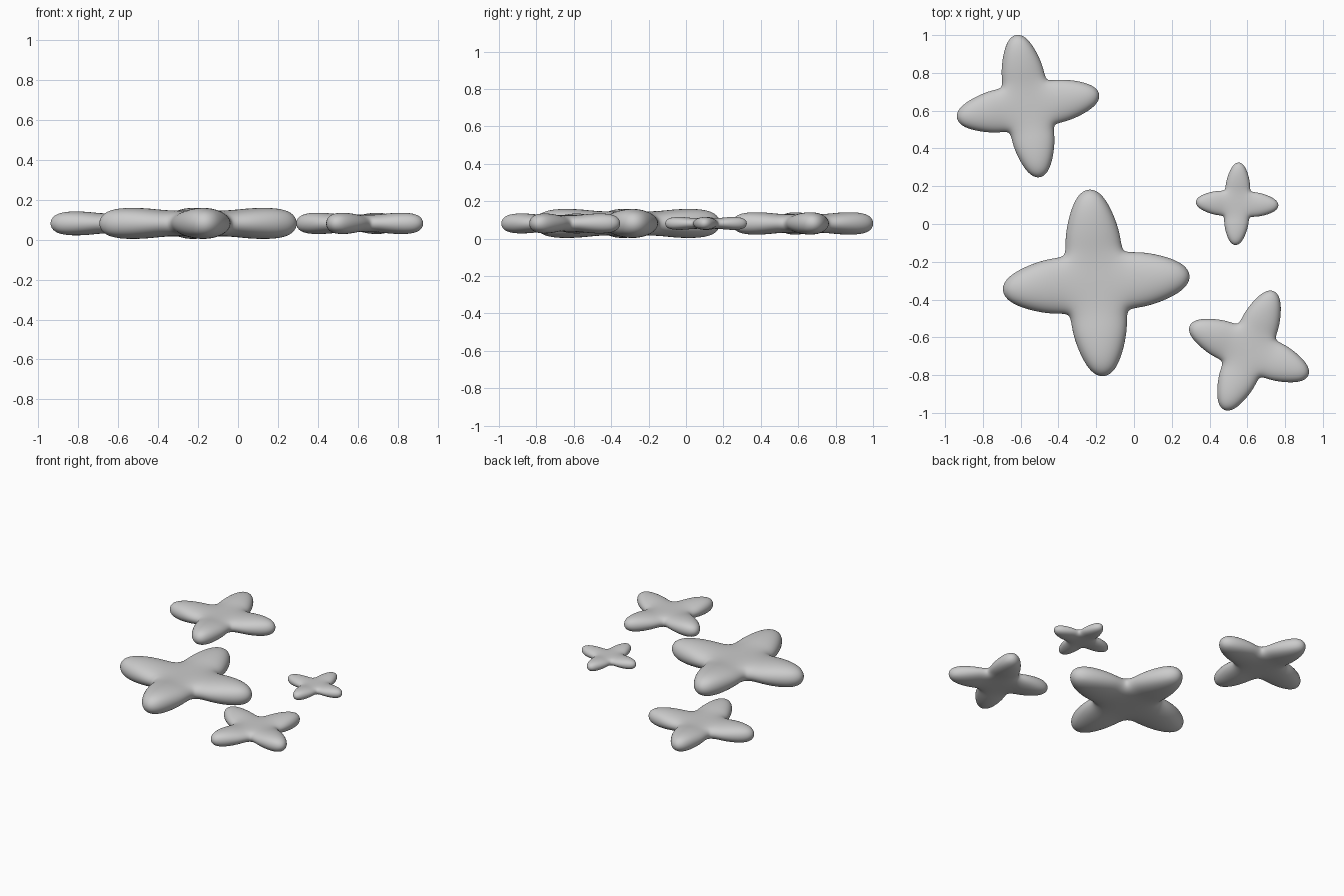
import bpy, bmesh
from math import radians
from mathutils import Matrix

if "Cube" in bpy.data.objects:
    bpy.data.objects.remove(bpy.data.objects["Cube"])

# Star cage in units of arm length: core, then arm rings (distance, half width, half height)
CORE, CORE_H = 0.305, 0.13
RINGS = [(0.50, 0.347, 0.176), (1.05, 0.145, 0.176)]


def star_mesh():
    bm = bmesh.new()
    turns = [Matrix.Rotation(radians(90 * k), 3, 'Z') for k in range(4)]

    # Central block corners
    low = [bm.verts.new(t @ Matrix.Translation((CORE, CORE, -CORE_H)).translation) for t in turns]
    top = [bm.verts.new(t @ Matrix.Translation((CORE, CORE, CORE_H)).translation) for t in turns]
    bm.faces.new(top)
    bm.faces.new(low[::-1])

    # Four tapering arms growing out of the block
    for k, t in enumerate(turns):
        ring = [low[k - 1], low[k], top[k], top[k - 1]]
        for d, w, h in RINGS:
            pts = [(d, -w, -h), (d, w, -h), (d, w, h), (d, -w, h)]
            new = [bm.verts.new(t @ Matrix.Translation(p).translation) for p in pts]
            for i in range(4):
                j = (i + 1) % 4
                bm.faces.new((ring[i], ring[j], new[j], new[i]))
            ring = new
        bm.faces.new(ring)

    for f in bm.faces:
        f.smooth = True
    mesh = bpy.data.meshes.new("puffy_star")
    bm.to_mesh(mesh)
    bm.free()
    return mesh


def add_star(name, x, y, size, angle):
    ob = bpy.data.objects.new(name, star_mesh())
    bpy.context.collection.objects.link(ob)
    ob.location = (x, y, 0.081)
    ob.scale = (size, size, size)
    ob.rotation_euler.z = radians(angle)
    sub = ob.modifiers.new("rounding", 'SUBSURF')
    sub.levels = sub.render_levels = 4
    return ob


# Four stars of different size and turn, all centred at one height
add_star("large_star", -0.20, -0.312, 0.492, 4.4)
add_star("upper_star", -0.561, 0.624, 0.379, 9.3)
add_star("small_star", 0.546, 0.107, 0.217, -2.4)
add_star("lower_star", 0.609, -0.67, 0.338, -22.5)
